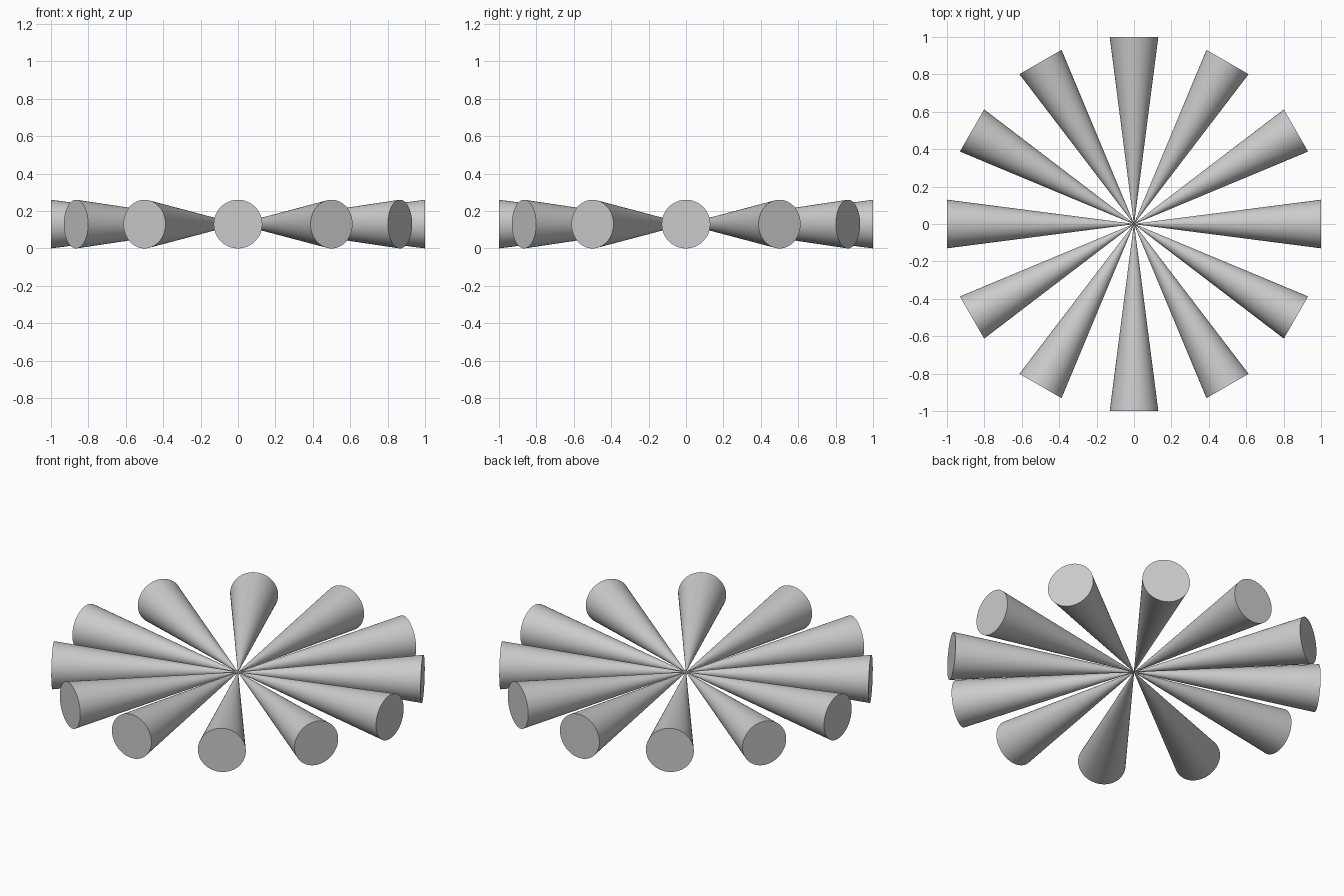
import bpy
from math import radians, cos, sin, tau

cube = bpy.data.objects.get("Cube")
if cube:
    bpy.data.objects.remove(cube, do_unlink=True)

COUNT = 12
RADIUS = 0.13
LENGTH = 1.0

# Plain grey material
grey = bpy.data.materials.new("grey")
grey.use_nodes = True
colour = (0.6, 0.6, 0.6, 1)
grey.diffuse_color = colour
grey.node_tree.nodes["Principled BSDF"].inputs["Base Color"].default_value = colour

# First cone, with a tiny blunt tip so that the smooth shading stays clean
bpy.ops.mesh.primitive_cone_add(vertices=64, radius1=RADIUS, radius2=0.0008, depth=LENGTH)
first = bpy.context.object
first.data.name = "cone"
first.data.materials.append(grey)
bpy.ops.object.shade_smooth_by_angle(angle=radians(30))

# Ring of cones, tips meeting at the centre and bases facing outward
for i in range(COUNT):
    cone = first if i == 0 else first.copy()
    if i:
        bpy.context.collection.objects.link(cone)
    a = tau * i / COUNT
    cone.name = f"cone_{i + 1}"
    cone.location = (cos(a) * LENGTH / 2, sin(a) * LENGTH / 2, RADIUS)
    cone.rotation_euler = (0, radians(-90), a)
